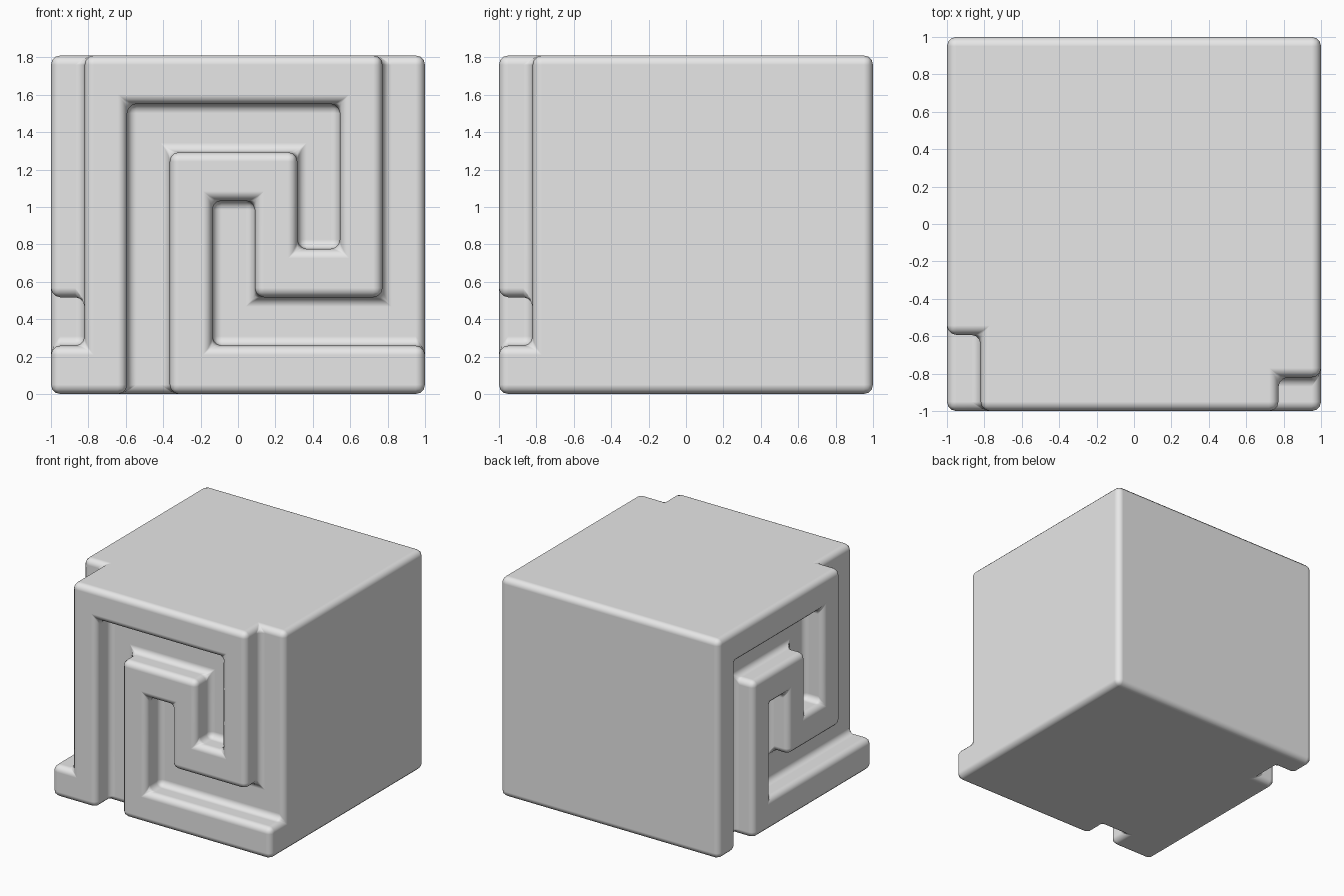
import bpy, bmesh

cube = bpy.data.objects.get("Cube")
if cube:
    bpy.data.objects.remove(cube, do_unlink=True)

HEIGHT = 1.81
DEPTH = 0.18                 # groove depth
COL = (2 - DEPTH) / 8        # pattern column width
ROW = HEIGHT / 7             # pattern row height

# Two interlocking hooked grooves: first column, last column, first row, last row
GROOVES = [(1, 2, 0, 6), (1, 6, 5, 6), (5, 6, 3, 6),
           (7, 8, 1, 7), (3, 8, 1, 2), (3, 4, 1, 4)]

# Grid lines that carry the pattern on the front and on the right-hand side
xs = [-1] + [-1 + DEPTH + COL * i for i in range(9)]
ys = [-1] + [-1 + DEPTH + COL * i for i in range(9)]
zs = [ROW * i for i in range(8)]


def grooved(u, k):
    return any(a <= u < b and c <= k < d for a, b, c, d in GROOVES)


def solid(i, j, k):
    if not (0 <= i < 9 and 0 <= j < 9 and 0 <= k < 7):
        return False
    if i == 0:                               # side layer, last column runs past the corner
        return not grooved(min(8 - j, 7), k)
    if j == 0:                               # front layer
        return not grooved(i - 1, k)
    return True


# Carved block: skin of the solid cells
bm = bmesh.new()
verts = {}


def vert(key):
    if key not in verts:
        i, j, k = key
        verts[key] = bm.verts.new((xs[i], ys[j], zs[k]))
    return verts[key]


for i in range(9):
    for j in range(9):
        for k in range(7):
            if not solid(i, j, k):
                continue
            cell = (i, j, k)
            for axis in range(3):
                for side in (0, 1):
                    near = list(cell)
                    near[axis] += 2 * side - 1
                    if solid(*near):
                        continue
                    corners = []
                    for p, q in ((0, 0), (1, 0), (1, 1), (0, 1)):
                        key = list(cell)
                        key[axis] += side
                        key[(axis + 1) % 3] += p
                        key[(axis + 2) % 3] += q
                        corners.append(vert(tuple(key)))
                    bm.faces.new(corners if side else corners[::-1])

# Merge flat areas into clean faces
bmesh.ops.dissolve_limit(bm, angle_limit=0.02, verts=bm.verts[:], edges=bm.edges[:])
mesh = bpy.data.meshes.new("carved_block")
bm.to_mesh(mesh)
bm.free()
block = bpy.data.objects.new("carved_block", mesh)
bpy.context.collection.objects.link(block)

# Plain grey stone
stone = bpy.data.materials.new("plain_grey")
stone.use_nodes = True
grey = (0.8, 0.8, 0.8, 1)
stone.diffuse_color = grey
stone.node_tree.nodes["Principled BSDF"].inputs["Base Color"].default_value = grey
mesh.materials.append(stone)

# Rounded edges, both outer and inner
for face in mesh.polygons:
    face.use_smooth = True
bevel = block.modifiers.new("rounded_edges", 'BEVEL')
bevel.width = 0.05
bevel.segments = 3
bevel.limit_method = 'ANGLE'
bevel.harden_normals = True
